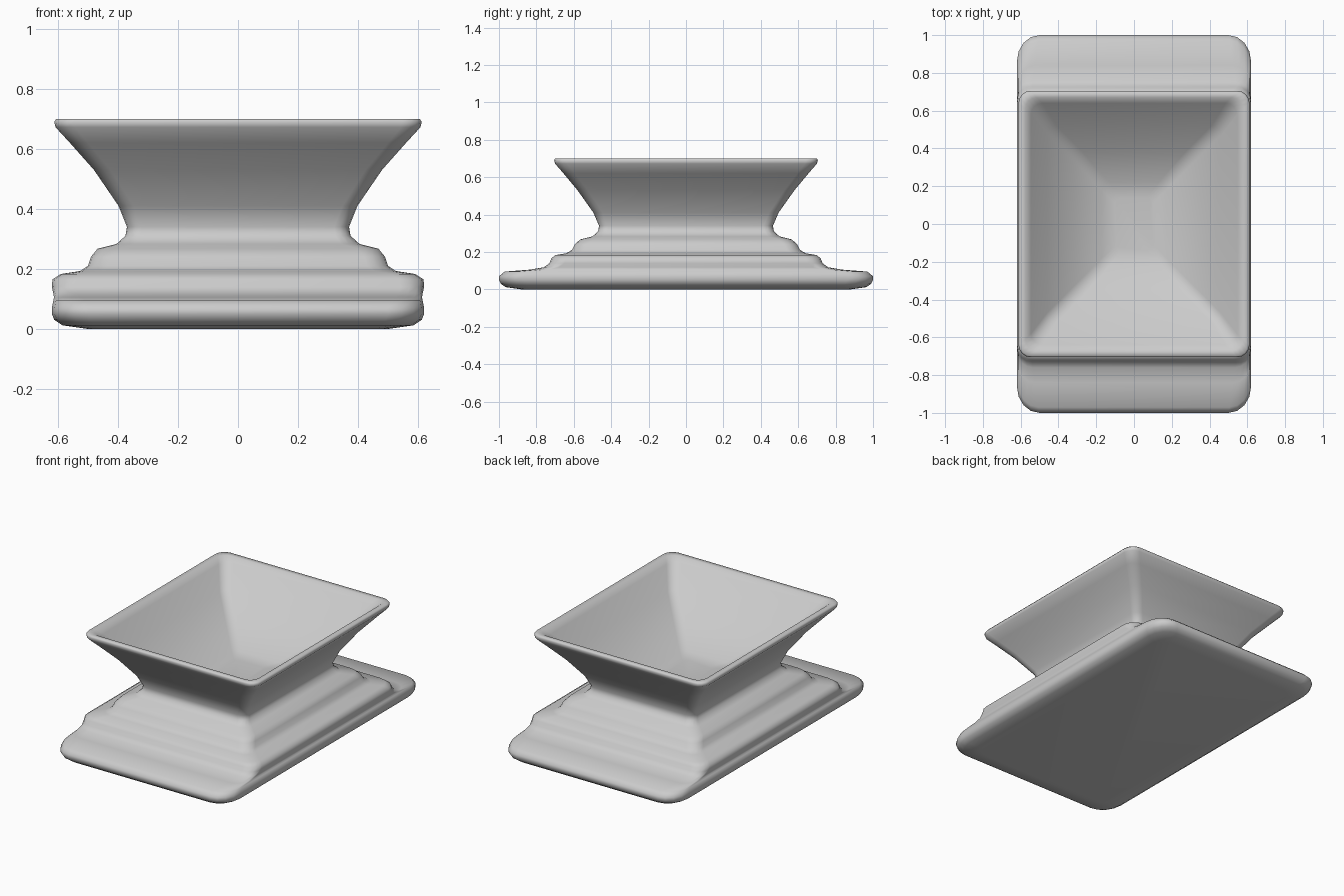
import bpy, bmesh, math

CORNER = 5   # points per rounded corner


def ring(bm, hx, hy, z, rx, ry):
    """Rounded rectangle loop with half sizes hx, hy."""
    verts = []
    for q, (sx, sy) in enumerate([(1, 1), (-1, 1), (-1, -1), (1, -1)]):
        for i in range(CORNER):
            a = math.pi / 2 * (q + i / (CORNER - 1))
            verts.append(bm.verts.new((sx * (hx - rx) + rx * math.cos(a),
                                       sy * (hy - ry) + ry * math.sin(a), z)))
    return verts


def loft(name, rows):
    bm = bmesh.new()
    rings = [ring(bm, *r) for r in rows]
    n = len(rings[0])
    for a, b in zip(rings, rings[1:]):
        for i in range(n):
            j = (i + 1) % n
            bm.faces.new((a[i], a[j], b[j], b[i]))
    bm.faces.new(rings[0][::-1])
    bm.faces.new(rings[-1])
    bmesh.ops.recalc_face_normals(bm, faces=bm.faces)
    me = bpy.data.meshes.new(name)
    bm.to_mesh(me)
    bm.free()
    for p in me.polygons:
        p.use_smooth = True
    ob = bpy.data.objects.new(name, me)
    bpy.context.collection.objects.link(ob)
    return ob


# Half width, half depth, height, corner radii
rows = [
    # base plate
    (0.50, 0.88, 0.00, 0.08, 0.08),
    (0.585, 0.965, 0.012, 0.11, 0.13),
    (0.612, 0.99, 0.03, 0.12, 0.14),
    (0.62, 1.00, 0.05, 0.12, 0.14),
    (0.62, 1.00, 0.07, 0.12, 0.14),
    (0.615, 0.97, 0.095, 0.11, 0.13),
    (0.613, 0.84, 0.105, 0.09, 0.10),
    # middle step
    (0.615, 0.76, 0.118, 0.08, 0.08),
    (0.62, 0.73, 0.14, 0.08, 0.08),
    (0.618, 0.72, 0.165, 0.08, 0.08),
    (0.59, 0.70, 0.183, 0.08, 0.08),
    (0.525, 0.64, 0.193, 0.07, 0.07),
    # upper step
    (0.50, 0.61, 0.21, 0.07, 0.07),
    (0.49, 0.595, 0.24, 0.07, 0.07),
    (0.468, 0.565, 0.267, 0.07, 0.07),
    (0.405, 0.50, 0.283, 0.06, 0.06),
    # neck and flared bowl
    (0.375, 0.47, 0.31, 0.05, 0.05),
    (0.37, 0.465, 0.34, 0.05, 0.05),
    (0.398, 0.495, 0.41, 0.05, 0.05),
    (0.48, 0.58, 0.53, 0.055, 0.055),
    (0.56, 0.655, 0.62, 0.06, 0.06),
    (0.608, 0.70, 0.672, 0.065, 0.065),
    (0.612, 0.705, 0.69, 0.065, 0.065),
    (0.605, 0.70, 0.70, 0.065, 0.065),
    # rim and hollow
    (0.575, 0.67, 0.698, 0.06, 0.06),
    (0.545, 0.64, 0.67, 0.06, 0.06),
    (0.46, 0.52, 0.56, 0.05, 0.05),
    (0.32, 0.38, 0.46, 0.05, 0.05),
    (0.17, 0.22, 0.36, 0.04, 0.04),
    (0.10, 0.14, 0.35, 0.03, 0.03),
]
loft("pedestal_bowl", rows)
